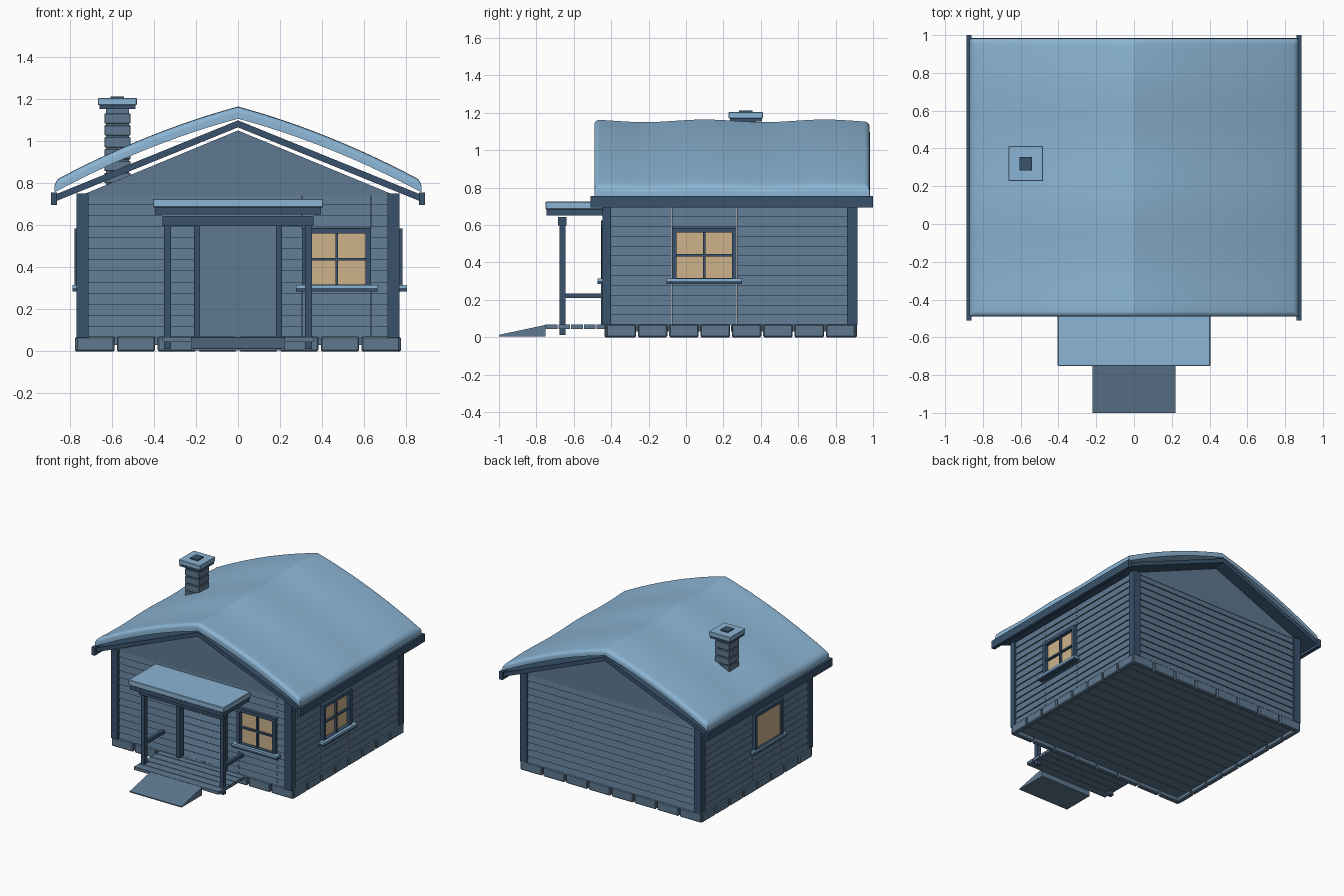
import bpy, bmesh, math
from mathutils import Matrix, Vector

if "Cube" in bpy.data.objects:
    bpy.data.objects.remove(bpy.data.objects["Cube"])


def material(name, rgb):
    m = bpy.data.materials.new(name)
    m.diffuse_color = (*rgb, 1)
    m.use_nodes = True
    m.node_tree.nodes["Principled BSDF"].inputs["Base Color"].default_value = m.diffuse_color
    return m


SNOW = material("pale_blue_snow", (0.26, 0.46, 0.66))
WOOD = material("blue_grey_wood", (0.112, 0.19, 0.28))
TRIM = material("dark_blue_trim", (0.04, 0.085, 0.15))
GLASS = material("warm_window", (0.61, 0.45, 0.26))


def finish(name, bm, mat, matrix=None):
    bmesh.ops.recalc_face_normals(bm, faces=bm.faces)
    me = bpy.data.meshes.new(name)
    bm.to_mesh(me)
    bm.free()
    me.materials.append(mat)
    ob = bpy.data.objects.new(name, me)
    bpy.context.collection.objects.link(ob)
    if matrix is not None:
        ob.matrix_world = matrix
    return ob


def add_box(bm, x0, x1, y0, y1, z0, z1):
    size = Matrix.Diagonal((x1 - x0, y1 - y0, z1 - z0, 1))
    mid = Matrix.Translation(((x0 + x1) / 2, (y0 + y1) / 2, (z0 + z1) / 2))
    bmesh.ops.create_cube(bm, size=1, matrix=mid @ size)


def boxes(name, mat, items, matrix=None, bevel=0):
    bm = bmesh.new()
    for b in items:
        add_box(bm, *b)
    ob = finish(name, bm, mat, matrix)
    if bevel:
        mod = ob.modifiers.new("bevel", 'BEVEL')
        mod.width = bevel
        mod.segments = 1
    return ob


def add_prism(bm, profile, axis, a, b):
    """Extrude a 2D profile along x or y, from a to b."""
    def place(p, t):
        return (t, p[0], p[1]) if axis == 'x' else (p[0], t, p[1])
    ends = [[bm.verts.new(place(p, t)) for p in profile] for t in (a, b)]
    bm.faces.new(ends[0])
    bm.faces.new(ends[1])
    n = len(profile)
    for i in range(n):
        j = (i + 1) % n
        bm.faces.new((ends[0][i], ends[0][j], ends[1][j], ends[1][i]))


def prism(name, mat, profile, axis, a, b):
    bm = bmesh.new()
    add_prism(bm, profile, axis, a, b)
    return finish(name, bm, mat)


# Wall frames: local x runs along the wall, local -y points outwards
def frame(angle, x, y):
    return Matrix.Translation((x, y, 0)) @ Matrix.Rotation(math.radians(angle), 4, 'Z')


FRONT, RIGHT = frame(0, 0, -0.43), frame(90, 0.76, 0)
BACK, LEFT = frame(180, 0, 0.91), frame(-90, -0.76, 0)
BASE, EAVE, ROWS = 0.065, 0.75, 13
PITCH = (EAVE - BASE) / ROWS


# Overlapping siding boards, thicker at the lower edge, cut to each panel
def siding(name, matrix, panels):
    bm = bmesh.new()
    for u0, u1, lo, hi in panels:
        for r in range(ROWS):
            z0, z1 = BASE + r * PITCH, BASE + (r + 1) * PITCH
            z0, z1 = max(z0, lo), min(z1, hi)
            if z1 - z0 > 0.004:
                add_prism(bm, [(0, z0), (0.009, z1), (0.024, z1), (0.024, z0)], 'x', u0, u1)
    finish(name, bm, WOOD, matrix)


W0, W1 = 0.30, 0.585
siding("front_siding", FRONT, [
    (-0.74, -0.2, BASE, EAVE), (-0.2, 0.2, 0.6, EAVE), (0.2, 0.305, BASE, EAVE),
    (0.307, 0.63, BASE, W0), (0.307, 0.63, W1, EAVE), (0.632, 0.74, BASE, EAVE)])
siding("back_siding", BACK, [(-0.74, 0.74, BASE, EAVE)])
for label, mtx, s in (("right", RIGHT, 1), ("left", LEFT, -1)):
    spans = [(-0.41, -0.077, BASE, EAVE), (-0.075, 0.27, BASE, W0),
             (-0.075, 0.27, W1, EAVE), (0.272, 0.89, BASE, EAVE)]
    siding(label + "_siding", mtx,
           [(min(s * a, s * b), max(s * a, s * b), lo, hi) for a, b, lo, hi in spans])

# Plain gables above the siding
gable = [(-0.75, 0.74), (0, 1.05), (0.75, 0.74)]
prism("front_gable", WOOD, gable, 'y', -0.426, -0.405)
prism("back_gable", WOOD, gable, 'y', 0.885, 0.906)

# Corner posts
boxes("corner_posts", TRIM, [
    (min(s * 0.71, s * 0.768), max(s * 0.71, s * 0.768), y0, y1, BASE, EAVE)
    for s in (1, -1) for y0, y1 in ((-0.447, -0.4), (0.86, 0.917))])

# Foundation blocks around the perimeter
blocks = []
for i in range(8):
    px, py = 1.55 / 8, 1.34 / 8
    xa, ya = -0.775 + i * px, -0.43 + i * py
    for y0 in (-0.437, 0.88):
        blocks.append((xa + 0.006, xa + px - 0.006, y0, y0 + 0.035, 0, 0.07))
    for x0 in (-0.775, 0.74):
        blocks.append((x0, x0 + 0.035, ya + 0.005, ya + py - 0.005, 0, 0.068))
boxes("foundation_blocks", WOOD, blocks, bevel=0.006)

# Floor boards inside and on the porch
step = 1.28 / 14
boxes("floor_boards", WOOD, [
    (-0.74, 0.74, -0.4 + i * step, -0.4 + (i + 1) * step - 0.004, 0.03, 0.066)
    for i in range(14)])
step = 0.34 / 5
boxes("porch_deck", WOOD, [
    (-0.36, 0.36, -0.75 + i * step, -0.75 + (i + 1) * step - 0.005, 0.045, 0.068)
    for i in range(5)])
prism("entry_ramp", WOOD, [(-1.0, 0.005), (-1.0, 0.013), (-0.75, 0.066), (-0.75, 0.005)],
      'x', -0.22, 0.22)

# Door frame
boxes("door_frame", TRIM, [
    (-0.21, -0.18, -0.455, -0.4, 0.067, 0.6), (0.18, 0.21, -0.455, -0.4, 0.067, 0.6),
    (-0.21, 0.21, -0.455, -0.4, 0.6, 0.625)])


# Windows: frame, crossed bars, sill and glass
def window(label, matrix, u0, u1, depth, bars):
    f, d, mid = 0.025, -depth, (u0 + u1) / 2
    parts = [(u0, u0 + f, d, 0.025, W0, W1), (u1 - f, u1, d, 0.025, W0, W1),
             (u0 + f, u1 - f, d, 0.025, W1 - f, W1), (u0 + f, u1 - f, d, 0.025, W0, W0 + 0.018)]
    if bars:
        parts += [(mid - 0.006, mid + 0.006, -0.012, 0.008, W0, W1),
                  (u0 + f, u1 - f, -0.011, 0.008, 0.432, 0.444)]
    boxes(label + "_window_frame", TRIM, parts, matrix)
    g = 0.006 if bars else -0.004
    boxes(label + "_window_glass", GLASS, [(u0 + f, u1 - f, g, g + 0.008, W0 + 0.01, W1 - f)], matrix)
    s = d - 0.022 if bars else d - 0.008
    boxes(label + "_window_sill", TRIM, [(u0 - 0.03, u1 + 0.03, s, 0.01, 0.285, 0.302)], matrix)
    boxes(label + "_sill_snow", SNOW, [(u0 - 0.03, u1 + 0.03, s, -0.002, 0.302, 0.315)], matrix)


window("front", FRONT, 0.305, 0.632, 0.022, True)
window("right", RIGHT, -0.075, 0.27, 0.022, True)
window("left", LEFT, -0.27, 0.075, 0.018, False)

# Porch posts, beam, handrails and roof
boxes("porch_posts", TRIM, [(x - 0.016, x + 0.016, -0.676, -0.644, 0.012, 0.6)
                            for x in (-0.335, 0.335)])
boxes("porch_beam", TRIM, [(-0.36, 0.36, -0.685, -0.638, 0.597, 0.643)])
boxes("porch_handrails", TRIM, [(x - 0.012, x + 0.012, -0.65, -0.425, 0.21, 0.235)
                                for x in (-0.335, 0.335)])
boxes("porch_roof_board", TRIM, [(-0.395, 0.395, -0.745, -0.425, 0.65, 0.684)])
boxes("porch_roof_snow", SNOW, [(-0.405, 0.405, -0.752, -0.425, 0.684, 0.725)], bevel=0.004)

# Roof boards and eave fascias
for s, label in ((1, "right"), (-1, "left")):
    prism(label + "_roof_board", TRIM,
          [(0, 1.065), (0, 1.098), (s * 0.87, 0.745), (s * 0.87, 0.712)], 'y', -0.49, 0.985)
    boxes(label + "_fascia", TRIM, [(min(s * 0.86, s * 0.888), max(s * 0.86, s * 0.888),
                                     -0.51, 1.0, 0.695, 0.755)])

# Snow blanket: bowed slopes, wavy along the ridge, rounded at the rim
HX, YA, YB, RIM = 0.872, -0.49, 0.982, 0.028


def stations(a, b, n):
    ease = [RIM * (1 - math.cos(math.radians(15 * k))) for k in range(6)]
    inner = [a + RIM + (b - a - 2 * RIM) * k / n for k in range(n + 1)]
    return [a + e for e in ease] + inner + [b - e for e in reversed(ease)]


def rim_drop(d):
    q = max(0.0, 1 - d / RIM)
    return RIM * (1 - math.sqrt(max(0.0, 1 - q * q)))


xs, ys = stations(-HX, HX, 24), stations(YA, YB, 36)
bm = bmesh.new()
top, low = [], []
for y in ys:
    rt, rl = [], []
    for x in xs:
        t = abs(x) / HX
        bow = -0.35 * t + 0.115 * t * (1 - t)
        wave = 0.007 * math.cos(2 * math.pi * (y - 0.1) / 0.64) * (1 - 0.4 * t)
        drop = rim_drop(min(HX - abs(x), y - YA, YB - y))
        rt.append(bm.verts.new((x, y, 1.157 + bow + wave - drop)))
        rl.append(bm.verts.new((x, y, 1.106 + bow)))
    top.append(rt)
    low.append(rl)
for grid in (top, low):
    for j in range(len(ys) - 1):
        for i in range(len(xs) - 1):
            bm.faces.new((grid[j][i], grid[j][i + 1], grid[j + 1][i + 1], grid[j + 1][i]))
n, m = len(xs), len(ys)
loop = ([(0, i) for i in range(n)] + [(j, n - 1) for j in range(1, m)]
        + [(m - 1, i) for i in range(n - 2, -1, -1)] + [(j, 0) for j in range(m - 2, 0, -1)])
for (a, b), (c, d) in zip(loop, loop[1:] + loop[:1]):
    bm.faces.new((top[a][b], top[c][d], low[c][d], low[a][b]))
snow = finish("roof_snow", bm, SNOW)
bpy.ops.object.select_all(action='DESELECT')
snow.select_set(True)
bpy.context.view_layer.objects.active = snow
bpy.ops.object.shade_smooth_by_angle(angle=math.radians(26))

# Chimney: stacked courses, cap, snow ring and flue
CX, CY = -0.573, 0.32
square = lambda h, z0, z1: (CX - h, CX + h, CY - h, CY + h, z0, z1)
boxes("chimney_courses", WOOD, [square(0.062, 0.80 + k * 0.0565, 0.80 + k * 0.0565 + 0.049)
                                for k in range(6)], bevel=0.003)
boxes("chimney_core", WOOD, [square(0.055, 0.79, 1.16)])
boxes("chimney_cap", TRIM, [square(0.086, 1.153, 1.172)])
boxes("chimney_cap_snow", SNOW, [square(0.092, 1.17, 1.204)], bevel=0.003)
boxes("chimney_flue", TRIM, [(CX - 0.032, CX + 0.032, CY - 0.036, CY + 0.036, 1.2, 1.212)])
